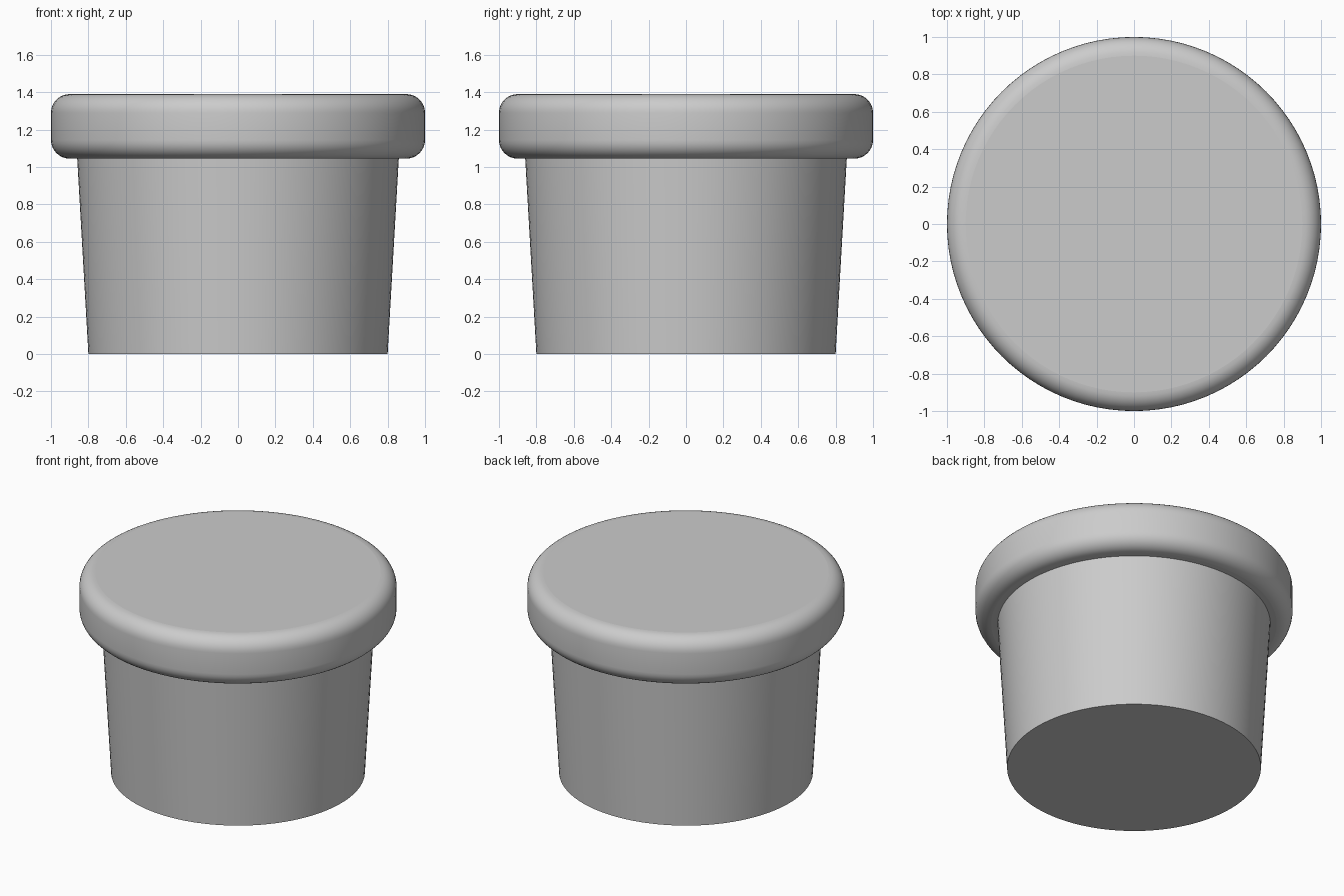
import bpy
import bmesh
import math

cube = bpy.data.objects.get("Cube")
if cube:
    bpy.data.objects.remove(cube, do_unlink=True)

SIDES = 96
grey = bpy.data.materials.new("light grey")
grey.use_nodes = True
colour = (0.6, 0.6, 0.6, 1)
grey.diffuse_color = colour
grey.node_tree.nodes["Principled BSDF"].inputs["Base Color"].default_value = colour


def round_part(name, bottom_radius, top_radius, bottom, top, rounding=0):
    """Capped cone standing between two heights, with optional rounded rims."""
    bm = bmesh.new()
    bmesh.ops.create_cone(bm, cap_ends=True, segments=SIDES, radius1=bottom_radius,
                          radius2=top_radius, depth=top - bottom)
    bmesh.ops.translate(bm, verts=bm.verts, vec=(0, 0, (bottom + top) / 2))
    if rounding:
        rims = [e for e in bm.edges if any(len(f.verts) > 4 for f in e.link_faces)]
        bmesh.ops.bevel(bm, geom=rims, offset=rounding, segments=8,
                        profile=0.5, affect='EDGES')
    mesh = bpy.data.meshes.new(name)
    bm.to_mesh(mesh)
    bm.free()
    mesh.materials.append(grey)
    obj = bpy.data.objects.new(name, mesh)
    bpy.context.collection.objects.link(obj)
    bpy.ops.object.select_all(action='DESELECT')
    obj.select_set(True)
    bpy.context.view_layer.objects.active = obj
    bpy.ops.object.shade_smooth_by_angle(angle=math.radians(30))
    # Keep the flat caps evenly shaded
    for face in mesh.polygons:
        if len(face.vertices) > 4:
            face.use_smooth = False
    return obj


# Tapered tub
round_part("tub", 0.80, 0.86, 0, 1.05)

# Overhanging lid with rounded rims
round_part("lid", 1, 1, 1.045, 1.39, rounding=0.1)
